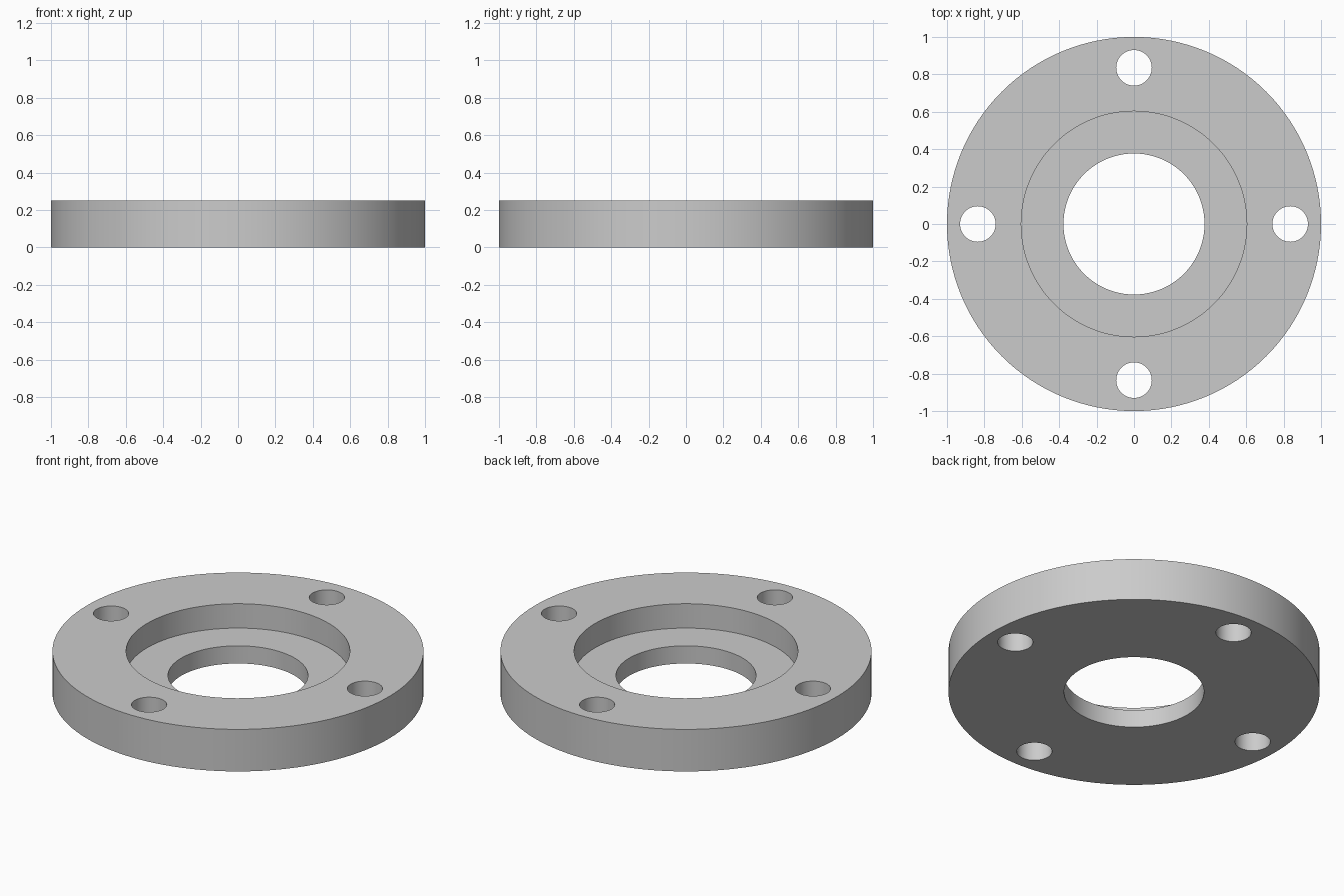
import bpy
from math import cos, sin, pi

cube = bpy.data.objects.get("Cube")
if cube:
    bpy.data.objects.remove(cube, do_unlink=True)

HEIGHT = 0.25
RECESS_FLOOR = 0.105
BOLT_CIRCLE = 0.835

metal = bpy.data.materials.new("grey_metal")
metal.use_nodes = True
grey = (0.6, 0.6, 0.6, 1)
metal.diffuse_color = grey
metal.node_tree.nodes["Principled BSDF"].inputs["Base Color"].default_value = grey


def cylinder(name, radius, bottom, top, x=0, y=0, sides=64):
    bpy.ops.mesh.primitive_cylinder_add(
        vertices=sides, radius=radius, depth=top - bottom,
        location=(x, y, (bottom + top) / 2))
    obj = bpy.context.object
    obj.name = name
    obj.data.materials.append(metal)
    return obj


def cut(body, cutter):
    mod = body.modifiers.new(cutter.name, "BOOLEAN")
    mod.operation = "DIFFERENCE"
    mod.solver = "EXACT"
    mod.object = cutter
    cutter.hide_render = True
    bpy.context.view_layer.objects.active = body
    bpy.ops.object.modifier_apply(modifier=mod.name)
    bpy.data.objects.remove(cutter, do_unlink=True)


# Round flange disc
flange = cylinder("flange_ring", 1, 0, HEIGHT, sides=128)

# Stepped centre: wide recess from above, then the through bore
cut(flange, cylinder("recess_cutter", 0.603, RECESS_FLOOR, HEIGHT + 0.1, sides=128))
cut(flange, cylinder("bore_cutter", 0.377, -0.1, HEIGHT + 0.2, sides=128))

# Four bolt holes
for i in range(4):
    a = i * pi / 2
    cut(flange, cylinder("bolt_hole_cutter", 0.095, -0.1, HEIGHT + 0.1,
                         BOLT_CIRCLE * cos(a), BOLT_CIRCLE * sin(a)))

# Smooth walls with crisp rims
bpy.ops.object.select_all(action="DESELECT")
flange.select_set(True)
bpy.context.view_layer.objects.active = flange
bpy.ops.object.shade_smooth_by_angle(angle=pi / 6)
